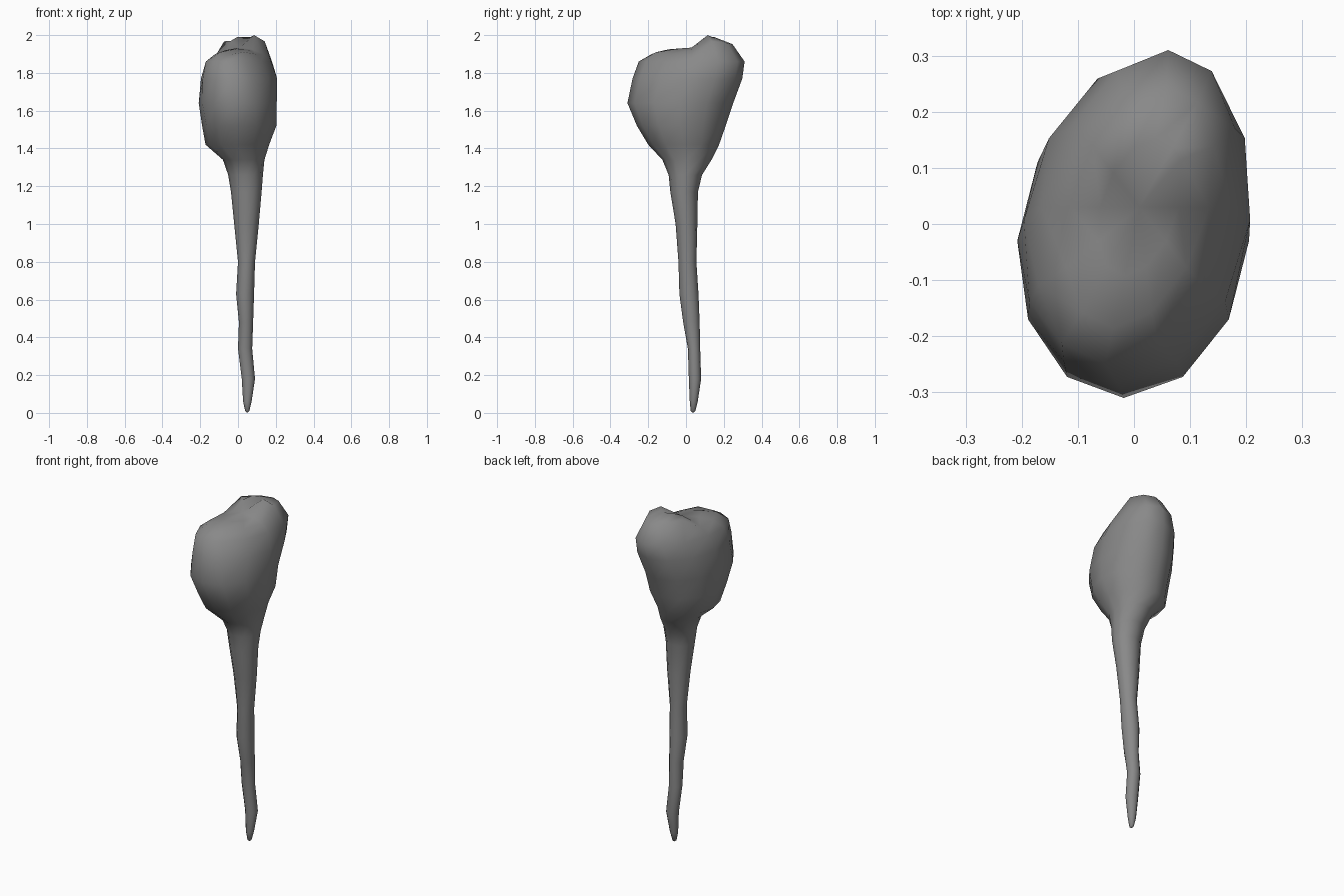
import bpy, bmesh, math

if "Cube" in bpy.data.objects:
    bpy.data.objects.remove(bpy.data.objects["Cube"])

SIDES = 12

# stalk and head sections: z, x min, x max, y min, y max, sideways skew along y
SECTIONS = [
    (0.01, 0.038, 0.06, 0.025, 0.05, 0),
    (0.06, 0.027, 0.072, 0.02, 0.062, 0),
    (0.18, 0.02, 0.09, 0.015, 0.08, 0),
    (0.34, 0.0, 0.075, 0.01, 0.075, 0),
    (0.48, 0.005, 0.08, -0.015, 0.072, 0),
    (0.63, -0.01, 0.085, -0.035, 0.066, 0),
    (0.80, 0.0, 0.09, -0.04, 0.055, 0),
    (1.00, -0.02, 0.11, -0.055, 0.06, 0),
    (1.17, -0.037, 0.125, -0.083, 0.063, 0),
    (1.26, -0.052, 0.132, -0.092, 0.085, 0),
    (1.34, -0.08, 0.14, -0.125, 0.135, 0),
    (1.42, -0.172, 0.165, -0.2, 0.175, 0),
    (1.52, -0.19, 0.203, -0.26, 0.21, 0.03),
    (1.64, -0.208, 0.205, -0.31, 0.25, 0.06),
    (1.77, -0.196, 0.207, -0.283, 0.298, 0.12),
    (1.86, -0.165, 0.175, -0.25, 0.31, 0.2),
]

# crown ridge height along y: low front lobe, saddle, high back lobe
RIDGE = [(-0.25, 1.85), (-0.155, 1.92), (0.04, 1.935), (0.115, 2.0),
         (0.2, 1.975), (0.27, 1.94), (0.32, 1.86)]


def ridge(y):
    for (a, za), (b, zb) in zip(RIDGE, RIDGE[1:]):
        if y <= b:
            return za + (zb - za) * max(0, (y - a) / (b - a))
    return RIDGE[-1][1]


def ring(bm, x0, x1, y0, y1, skew, height):
    cx, cy, rx, ry = (x0 + x1) / 2, (y0 + y1) / 2, (x1 - x0) / 2, (y1 - y0) / 2
    verts = []
    for i in range(SIDES):
        a = 2 * math.pi * i / SIDES
        dx, dy = math.cos(a), math.sin(a)
        y = cy + ry * dy
        verts.append(bm.verts.new((cx + rx * dx + skew * (y - cy), y, height(y, dx))))
    return verts


bm = bmesh.new()
rings = []
for z, x0, x1, y0, y1, skew in SECTIONS:
    rings.append(ring(bm, x0, x1, y0, y1, skew, lambda y, dx: z))

# crown rings shrink inward while following the ridge
for s, drop in ((0.8, 0.035), (0.45, 0.012)):
    rings.append(ring(bm, 0.01 - 0.155 * s, 0.01 + 0.155 * s,
                      0.03 - 0.27 * s, 0.03 + 0.27 * s, 0.22,
                      lambda y, dx: ridge(y) - drop * dx * dx))

for low, high in zip(rings, rings[1:]):
    for i in range(SIDES):
        j = (i + 1) % SIDES
        bm.faces.new((low[i], low[j], high[j], high[i]))

# close the tip and the crown
for loop, point in ((rings[0][::-1], (0.05, 0.037, 0.0)),
                    (rings[-1], (0.01, 0.03, 1.934))):
    centre = bm.verts.new(point)
    for i in range(SIDES):
        bm.faces.new((loop[i], loop[(i + 1) % SIDES], centre))

# lift the peak of the back lobe
peak = min(rings[-1], key=lambda v: (v.co.x - 0.09) ** 2 + (v.co.y - 0.115) ** 2)
peak.co = (0.085, 0.115, 2.0)

bmesh.ops.recalc_face_normals(bm, faces=bm.faces)
mesh = bpy.data.meshes.new("club")
bm.to_mesh(mesh)
bm.free()
for face in mesh.polygons:
    face.use_smooth = True

grey = bpy.data.materials.new("grey")
grey.diffuse_color = (0.25, 0.25, 0.25, 1)
grey.use_nodes = True
grey.node_tree.nodes["Principled BSDF"].inputs["Base Color"].default_value = grey.diffuse_color
mesh.materials.append(grey)
club = bpy.data.objects.new("club", mesh)
bpy.context.collection.objects.link(club)
